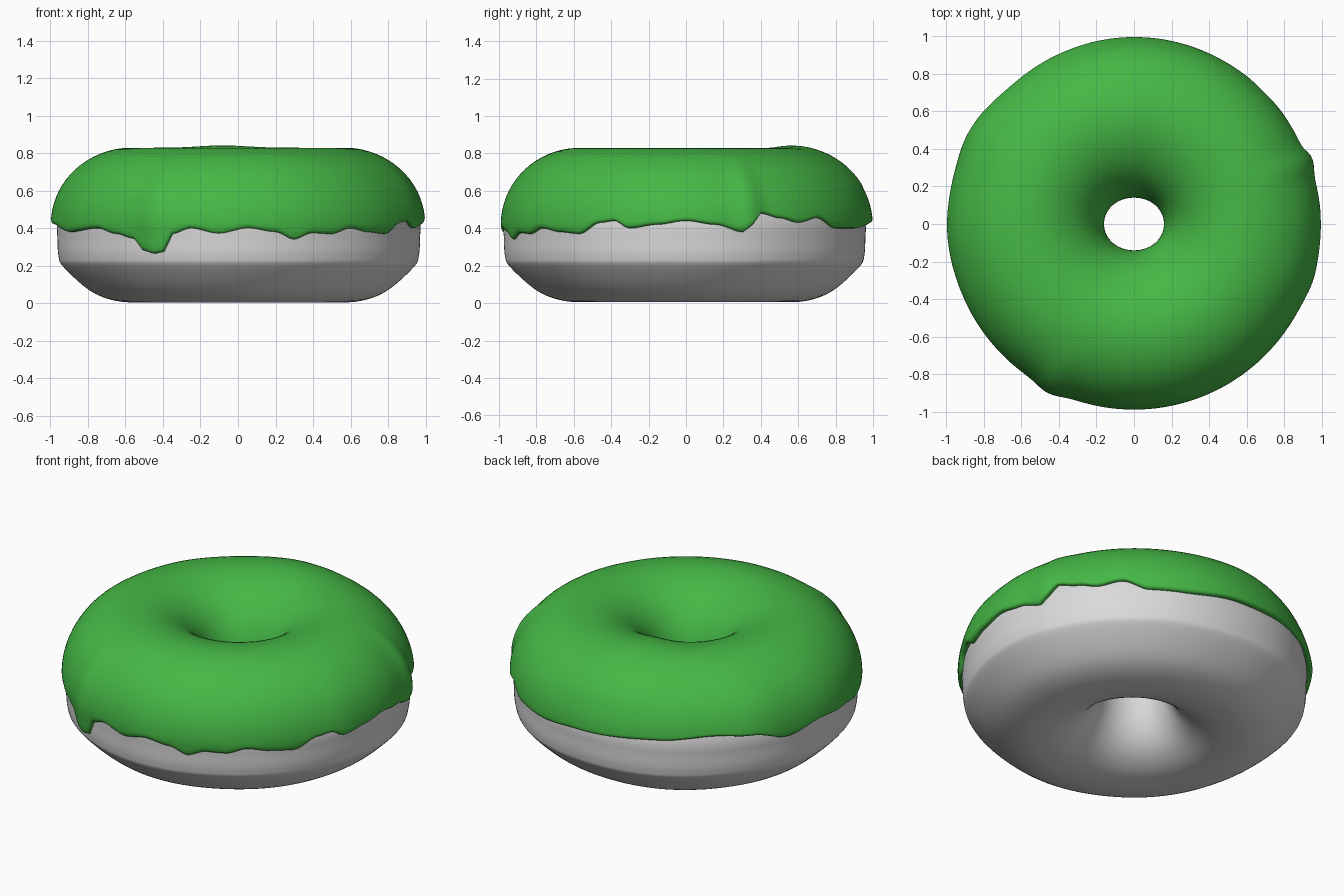
import bpy, bmesh, math

if "Cube" in bpy.data.objects:
    bpy.data.objects.remove(bpy.data.objects["Cube"])

SEG = 240


def material(name, rgb):
    m = bpy.data.materials.new(name)
    m.diffuse_color = (*rgb, 1)
    m.use_nodes = True
    m.node_tree.nodes["Principled BSDF"].inputs["Base Color"].default_value = m.diffuse_color
    return m


def ring_body(name, sections, mat, closed):
    """Join one cross-section per angle into a ring."""
    bm = bmesh.new()
    rows = []
    for i, sec in enumerate(sections):
        t = 2 * math.pi * i / len(sections)
        rows.append([bm.verts.new((r * math.cos(t), r * math.sin(t), z)) for r, z in sec])
    n = len(rows[0])
    for i, a in enumerate(rows):
        b = rows[(i + 1) % len(rows)]
        for j in range(n if closed else n - 1):
            k = (j + 1) % n
            bm.faces.new((a[j], a[k], b[k], b[j]))
    bmesh.ops.recalc_face_normals(bm, faces=bm.faces)
    me = bpy.data.meshes.new(name)
    bm.to_mesh(me)
    bm.free()
    me.materials.append(mat)
    for p in me.polygons:
        p.use_smooth = True
    ob = bpy.data.objects.new(name, me)
    bpy.context.collection.objects.link(ob)
    return ob


def spline(pts, steps):
    """Closed Catmull-Rom curve."""
    out, n = [], len(pts)
    for i in range(n):
        p = [pts[(i + k - 1) % n] for k in range(4)]
        for s in range(steps):
            t = s / steps
            out.append(tuple(0.5 * (2 * b + (c - a) * t + (2 * a - 5 * b + 4 * c - d) * t * t
                                    + (3 * b - a - 3 * c + d) * t ** 3)
                             for a, b, c, d in zip(*p)))
    return out


def bump(deg, at, width):
    d = (deg - at + 180) % 360 - 180
    return math.exp(-(d / width) ** 2)


# lower edge of the icing: (angle in degrees, height)
EDGE = [(-157, .38), (-140, .40), (-132, .37), (-125, .345), (-121, .28), (-117, .265),
        (-114, .275), (-111, .37), (-105, .40), (-96, .37), (-87, .40), (-78, .38), (-72, .34),
        (-66, .375), (-59, .37), (-52, .40), (-44, .38), (-36, .37), (-28, .43), (-23, .44),
        (-18, .40), (-9, .42), (0, .44), (9, .42), (18, .38), (21, .42), (24, .48), (31, .455),
        (38, .43), (46, .455), (55, .40), (67, .40), (88, .43), (116, .45), (135, .475),
        (147, .46), (161, .40), (175, .435), (187, .42), (203, .38)]


def edge_height(deg):
    if deg < EDGE[0][0]:
        deg += 360
    for (a, ha), (b, hb) in zip(EDGE, EDGE[1:]):
        if a <= deg <= b:
            t = (deg - a) / (b - a)
            return ha + (hb - ha) * t * t * (3 - 2 * t)
    return .38


def angle(i):
    return (i * 360 / SEG + 180) % 360 - 180


def hole_shift(r, deg):
    """Make the hole slightly oval."""
    w = max(0, 1 - (r - .14) / .4)
    return r + .01 * w * math.cos(math.radians(2 * deg))


# dough
profile = spline([(.57, .005), (.70, .025), (.81, .08), (.935, .195), (.96, .25), (.966, .34),
                  (.963, .45), (.90, .62), (.76, .75), (.57, .795), (.38, .75), (.235, .62),
                  (.172, .42), (.205, .23), (.29, .10), (.42, .025)], 5)
dough = []
for i in range(SEG):
    d = angle(i)
    k = 1 + .006 * math.sin(math.radians(3 * d + 40)) + .003 * math.sin(math.radians(7 * d))
    dough.append([(hole_shift(r, d) * (k if r > .5 else 1 + (k - 1) * r * 2), max(z, 0))
                  for r, z in profile])
ring_body("dough", dough, material("dough grey", (.70, .70, .70)), True)


# icing with a dripping edge and rounded lip
def icing_r(z):
    if z < .42:
        return .99 - (.42 - z) * .12
    return .57 + .42 * math.sqrt(1 - ((z - .42) / .41) ** 2)


icing = []
for i in range(SEG):
    d = angle(i)
    h = edge_height(d)
    grow = (.022 * bump(d, -117, 5) + .022 * bump(d, 20, 4) + .022 * bump(d, 149, 12)
            + .010 * bump(d, -18, 8) + .008 * bump(d, 90, 30) + .008 * bump(d, 0, 14)
            + .008 * bump(d, 180, 14))
    sec = [(.20, .45), (.165, .415), (.154, .412)]
    for s in range(33):
        a = math.pi - s / 32 * (math.pi - .27)
        sec.append((.57 + .42 * math.cos(a), .42 + .41 * math.sin(a)))
    z0, z1 = sec[-1][1], h + .018
    for s in range(1, 8):
        z = z0 + (z1 - z0) * s / 7
        sec.append((icing_r(z), z))
    r = icing_r(h)
    sec += [(r - .003, h + .008), (r - .010, h + .002), (r - .020, h), (r - .06, h + .012)]
    top = 1 + .015 * bump(d, 98, 18)
    icing.append([(hole_shift(q, d) + grow * max(0, min(1, (q - .7) / .25)),
                   z * (top if z > .6 else 1)) for q, z in sec])
ring_body("icing", icing, material("icing green", (.06, .48, .06)), False)
